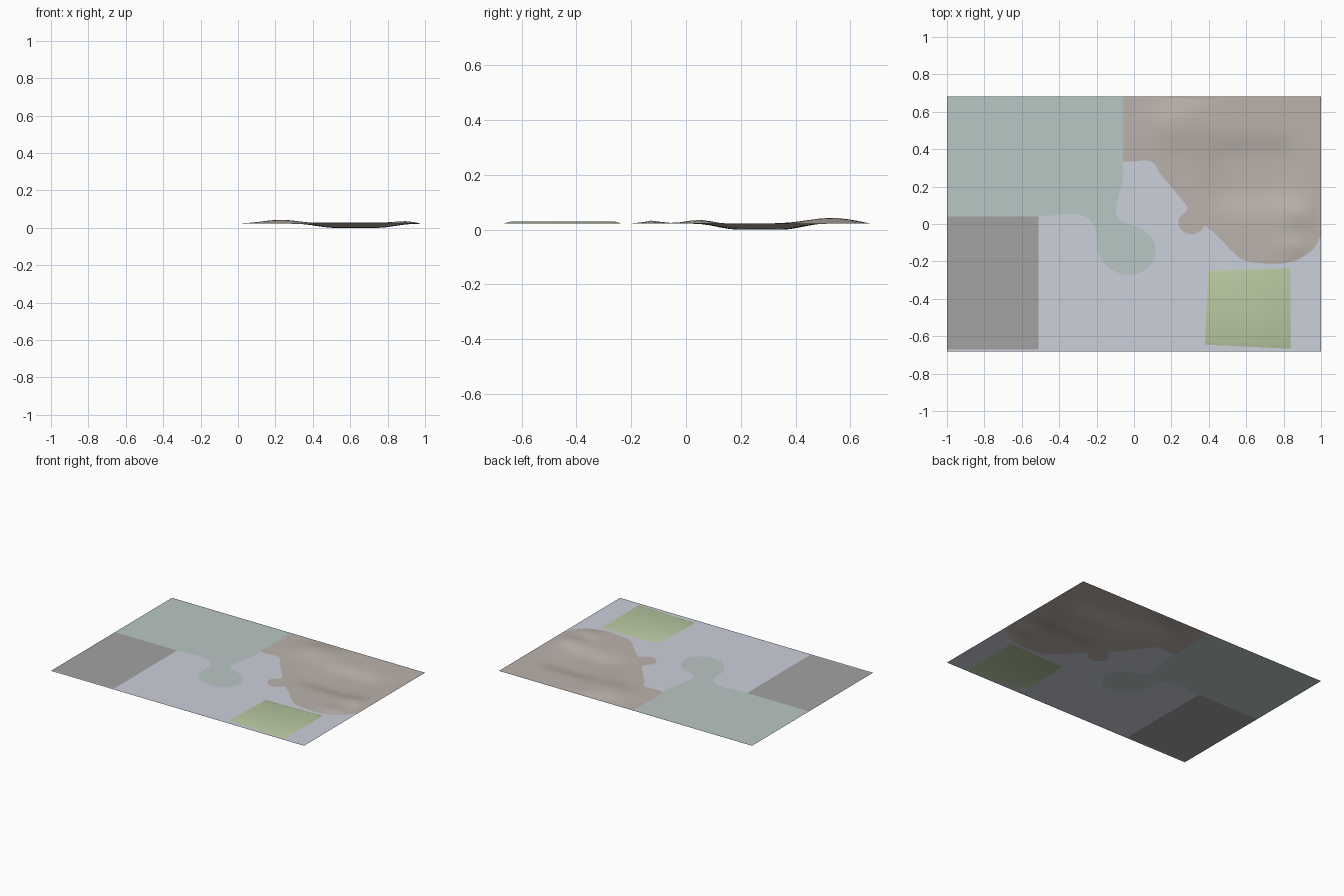
import bpy, bmesh, math
from mathutils import Vector
from mathutils.geometry import delaunay_2d_cdt, intersect_point_line

if "Cube" in bpy.data.objects:
    bpy.data.objects.remove(bpy.data.objects["Cube"])

FLAT, HX, HY = 0.022, 1.0, 0.683


def smooth(pts, n=3):
    """Catmull-Rom curve through the points."""
    p = [Vector(q) for q in pts]
    p = [2 * p[0] - p[1]] + p + [2 * p[-1] - p[-2]]
    out = []
    for a, b, c, d in zip(p, p[1:], p[2:], p[3:]):
        for i in range(n):
            t = i / n
            out.append(0.5 * (2*b + (c-a)*t + (2*a-5*b+4*c-d)*t*t + (3*b-a-3*c+d)*t**3))
    return out + [p[-2]]


def inside(p, poly):
    hit = False
    for a, b in zip(poly, poly[1:] + poly[:1]):
        if (a[1] > p[1]) != (b[1] > p[1]):
            if p[0] < a[0] + (p[1]-a[1]) / (b[1]-a[1]) * (b[0]-a[0]):
                hit = not hit
    return hit


def edge_dist(p, poly):
    best = 9
    for a, b in zip(poly, poly[1:] + poly[:1]):
        q, t = intersect_point_line(p, a, b)
        q = a if t < 0 else b if t > 1 else q
        best = min(best, math.hypot(q[0]-p[0], q[1]-p[1]))
    return best


def vecs(pts):
    return [Vector(p) for p in pts]


# Outlines of the regions of the sheet
lake = vecs([(-HX, 0.04), (-HX, HY), (-.06, HY)]) + smooth([
    (-.06, .335), (-.058, .26), (-.075, .18), (-.095, .08), (-.085, .03), (-.04, .005),
    (.03, -.02), (.09, -.07), (.115, -.13), (.105, -.19), (.06, -.245), (-.01, -.27),
    (-.09, -.26), (-.16, -.21), (-.195, -.14), (-.2, -.07), (-.205, -.03), (-.225, .01),
    (-.26, .04), (-.33, .055), (-.42, .047), (-.51, .04)])
hill = vecs([(-.06, HY), (HX, HY)]) + smooth([
    (HX, -.06), (.97, -.12), (.92, -.165), (.85, -.2), (.76, -.215), (.68, -.21),
    (.59, -.195), (.53, -.15), (.47, -.09), (.42, -.04), (.38, -.01)]) + smooth([
    (.375, -.015), (.35, -.04), (.31, -.055), (.27, -.045), (.24, -.01), (.24, .03),
    (.27, .06), (.285, .09), (.24, .15), (.19, .21), (.14, .27), (.11, .32),
    (.075, .34), (0, .335), (-.06, .335)])
paving = vecs([(-HX, -.672), (-.51, -.672), (-.51, .04), (-HX, .04)])
pad = vecs([(.38, -.645), (.836, -.667), (.836, -.235), (.395, -.25)])
pad_top = vecs([(.402, -.628), (.816, -.64), (.816, -.258), (.412, -.27)])
border = vecs([(-HX, -HY), (HX, -HY), (HX, HY), (-HX, HY)])

# Hills and hollow: x, y, height, x radius, y radius, falloff power
BUMPS = [(.23, .53, .021, .14, .12, 2), (.63, .27, -.024, .23, .17, 4),
         (.88, .05, .014, .09, .07, 2), (.85, -.13, .011, .09, .05, 2)]


def height(p):
    if inside(p, pad):
        return FLAT + .007 * min(1, edge_dist(p, pad) / .019)
    if inside(p, hill):
        taper = min(1, edge_dist(p, hill) / .06)
        z = sum(h * math.exp(-((abs(p.x-x)/rx)**k + (abs(p.y-y)/ry)**k))
                for x, y, h, rx, ry, k in BUMPS)
        return FLAT + max(-FLAT, z * taper)
    return FLAT


# One shared triangulation so neighbouring regions meet exactly
points, edges = [], []
for loop in (border, lake, hill, paving, pad, pad_top):
    s = len(points)
    points += loop
    edges += [(s+i, s+(i+1) % len(loop)) for i in range(len(loop))]
for i in range(30):
    for j in range(26):
        q = Vector((-.04 + i*.036, -.2 + j*.036))
        if q.x < .99 and q.y < .67 and inside(q, hill) and edge_dist(q, hill) > .012:
            points.append(q)
verts, _, faces, *_ = delaunay_2d_cdt(points, edges, [], 1, 1e-5)
zs = [height(v) if min(edge_dist(v, pad), edge_dist(v, hill)) > 1e-4 else FLAT for v in verts]

PARTS = [("raised_lawn_pad", pad, (.48, .58, .36)), ("lake", lake, (.48, .57, .56)),
         ("hillside", hill, (.50, .45, .41)), ("paved_area", paving, (.36, .36, .36)),
         ("ground_sheet", border, (.60, .63, .71))]
groups = {name: [] for name, _, _ in PARTS}
for f in faces:
    c = sum((verts[i] for i in f), Vector((0, 0))) / len(f)
    for name, poly, _ in PARTS:
        if inside(c, poly):
            groups[name].append(f)
            break

# Build each region as its own sheet
for name, _, colour in PARTS:
    bm = bmesh.new()
    vmap = {}
    for f in groups[name]:
        for i in f:
            if i not in vmap:
                vmap[i] = bm.verts.new((verts[i].x, verts[i].y, zs[i]))
        bm.faces.new([vmap[i] for i in f])
    for f in bm.faces:
        f.normal_update()
        if f.normal.z < 0:
            f.normal_flip()
    mesh = bpy.data.meshes.new(name)
    bm.to_mesh(mesh)
    bm.free()
    ob = bpy.data.objects.new(name, mesh)
    bpy.context.collection.objects.link(ob)
    mat = bpy.data.materials.new(name)
    mat.diffuse_color = (*colour, 1)
    mat.use_nodes = True
    mat.node_tree.nodes["Principled BSDF"].inputs["Base Color"].default_value = mat.diffuse_color
    mesh.materials.append(mat)
    bpy.context.view_layer.objects.active = ob
    ob.select_set(True)
    bpy.ops.object.shade_smooth_by_angle(angle=math.radians(30))
    ob.select_set(False)
